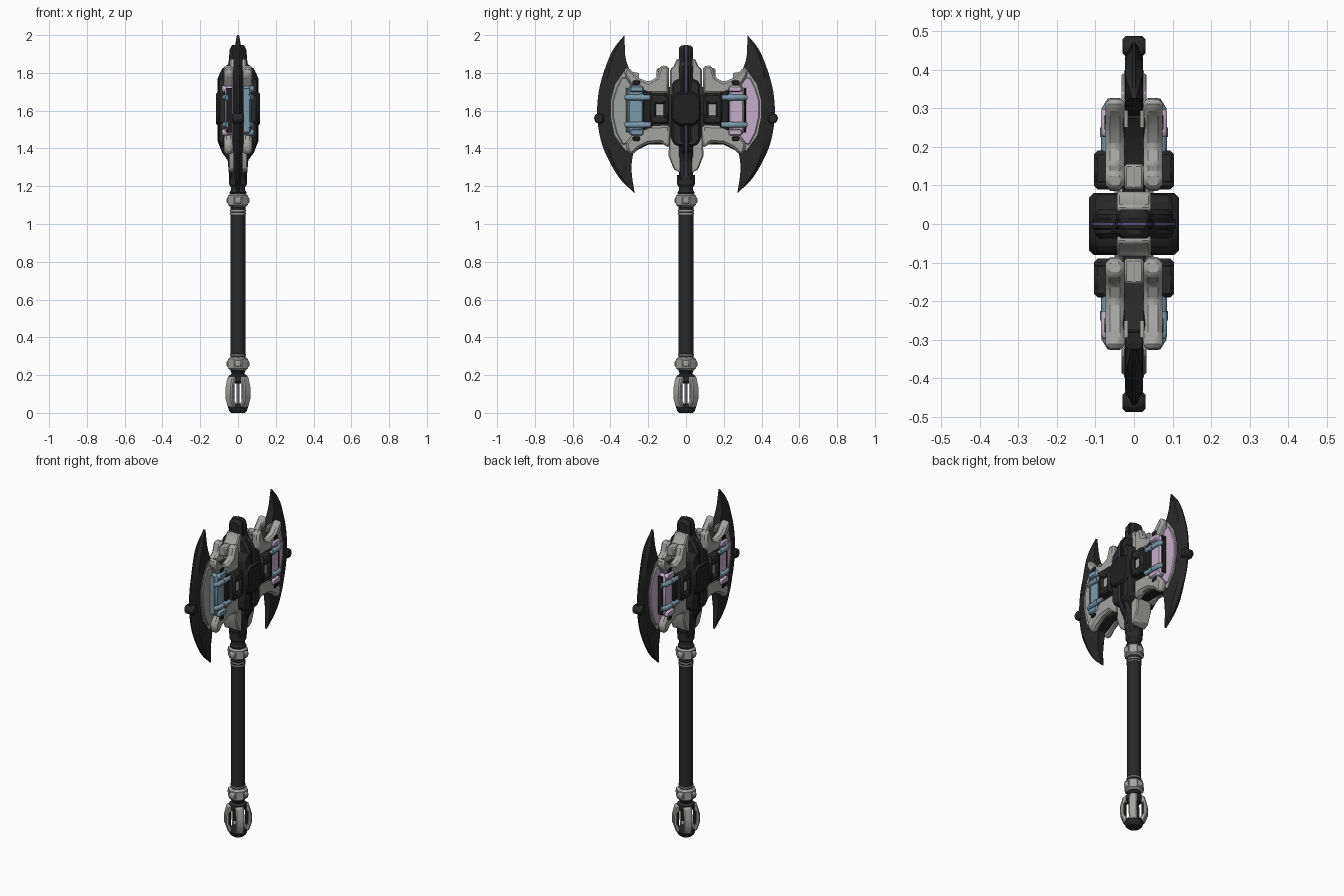
import bpy, bmesh, math
from mathutils import Vector

old = bpy.data.objects.get("Cube")
if old:
    bpy.data.objects.remove(old)


def material(name, rgb):
    m = bpy.data.materials.new(name)
    m.use_nodes = True
    m.diffuse_color = (*rgb, 1)
    m.node_tree.nodes["Principled BSDF"].inputs["Base Color"].default_value = (*rgb, 1)
    return m


DARK = material("charcoal metal", (0.021, 0.021, 0.021))
BLACK = material("black metal", (0.015, 0.015, 0.016))
GREY = material("light grey metal", (0.37, 0.37, 0.36))
PALE = material("pale grey panel", (0.34, 0.37, 0.35))
BLUE = material("dusty blue", (0.20, 0.32, 0.41))
LILAC = material("pale lilac", (0.55, 0.43, 0.58))
VIOLET = material("deep violet", (0.10, 0.08, 0.22))


def finish(name, bm, mat, bevel=0.0):
    bmesh.ops.recalc_face_normals(bm, faces=bm.faces)
    me = bpy.data.meshes.new(name)
    bm.to_mesh(me)
    bm.free()
    me.materials.append(mat)
    me.shade_smooth()
    me.set_sharp_from_angle(angle=math.radians(32))
    ob = bpy.data.objects.new(name, me)
    bpy.context.scene.collection.objects.link(ob)
    if bevel:
        mod = ob.modifiers.new("bevel", "BEVEL")
        mod.width, mod.segments, mod.limit_method = bevel, 1, "ANGLE"
    return ob


def prism(name, pts, lo, hi, mat, bevel=0.006, axis="x", sy=1):
    """Extrude a (y, z) or (x, z) outline between lo and hi along the axis."""
    bm = bmesh.new()
    rings = []
    for d in (lo, hi):
        rings.append([bm.verts.new((d, sy * a, z) if axis == "x" else (a, d, z)) for a, z in pts])
    bm.faces.new(rings[0])
    bm.faces.new(rings[1])
    for i in range(len(pts)):
        j = (i + 1) % len(pts)
        bm.faces.new((rings[0][i], rings[0][j], rings[1][j], rings[1][i]))
    return finish(name, bm, mat, bevel)


def rect(y0, y1, z0, z1, c=0.0):
    """Rectangle outline with cut corners."""
    if not c:
        return [(y0, z0), (y1, z0), (y1, z1), (y0, z1)]
    return [(y0 + c, z0), (y1 - c, z0), (y1, z0 + c), (y1, z1 - c),
            (y1 - c, z1), (y0 + c, z1), (y0, z1 - c), (y0, z0 + c)]


def lathe(name, prof, mat, seg=24):
    bm = bmesh.new()
    rings = [[bm.verts.new((r * math.cos(math.tau * (k + 0.5) / seg), r * math.sin(math.tau * (k + 0.5) / seg), z))
              for k in range(seg)] for r, z in prof]
    for a, b in zip(rings, rings[1:]):
        for k in range(seg):
            bm.faces.new((a[k], a[(k + 1) % seg], b[(k + 1) % seg], b[k]))
    bm.faces.new(rings[0])
    bm.faces.new(rings[-1])
    return finish(name, bm, mat)


def tube(name, path, radius, mat):
    cu = bpy.data.curves.new(name, "CURVE")
    cu.dimensions, cu.bevel_depth, cu.bevel_resolution, cu.use_fill_caps = "3D", radius, 2, True
    sp = cu.splines.new("POLY")
    sp.points.add(len(path) - 1)
    for p, co in zip(sp.points, path):
        p.co = (*co, 1)
    cu.materials.append(mat)
    ob = bpy.data.objects.new(name, cu)
    bpy.context.scene.collection.objects.link(ob)


def spline(pts, n=5):
    """Catmull-Rom curve through the points."""
    p = [Vector(q) for q in pts]
    p = [2 * p[0] - p[1]] + p + [2 * p[-1] - p[-2]]
    out = []
    for i in range(1, len(p) - 2):
        a, b, c, d = p[i - 1:i + 3]
        for k in range(n):
            t = k / n
            out.append(0.5 * (2 * b + (c - a) * t + (2 * a - 5 * b + 4 * c - d) * t**2
                              + (3 * b - a - 3 * c + d) * t**3))
    return out + [p[-2]]


# Handle
lathe("grip", [(0.04, 0.27), (0.04, 1.11)], DARK)
for z in (0.288, 0.303, 1.05, 1.066):
    lathe("grip_ring", [(0.04, z), (0.043, z + 0.001), (0.043, z + 0.007), (0.04, z + 0.008)], GREY)
for z in (0.225, 1.09):
    lathe("collar", [(0.042, z), (0.056, z + 0.01), (0.056, z + 0.06), (0.044, z + 0.07)], GREY, 8)
    for k in range(4):
        lug = prism("collar_lug", rect(0.03, 0.061, z + 0.016, z + 0.054, 0.008), -0.017, 0.017, GREY, 0.004)
        lug.rotation_euler.z = k * math.pi / 2
lathe("neck", [(0.04, 1.14), (0.046, 1.168), (0.038, 1.18), (0.038, 1.195), (0.048, 1.21), (0.048, 1.26)], DARK, 16)

# Pommel cage
lathe("pommel_top", [(0.036, 0.235), (0.04, 0.22), (0.034, 0.208), (0.05, 0.195), (0.05, 0.17), (0.034, 0.155)], DARK, 16)
lathe("pommel_cap", [(0.036, 0.0), (0.048, 0.012), (0.054, 0.03), (0.048, 0.045), (0.03, 0.05)], DARK, 16)
lathe("pommel_core", [(0.009, 0.04), (0.009, 0.165)], LILAC, 10)
for k in range(4):
    rib = prism("pommel_rib", [(0.03, 0.028), (0.058, 0.03), (0.076, 0.08), (0.076, 0.13), (0.06, 0.19),
                               (0.03, 0.195), (0.04, 0.16), (0.053, 0.14), (0.053, 0.08), (0.04, 0.06)],
                -0.024, 0.024, GREY, 0.006)
    liner = prism("pommel_liner", rect(0.043, 0.056, 0.045, 0.17), -0.02, 0.02, DARK, 0.003)
    rib.rotation_euler.z = liner.rotation_euler.z = math.pi / 4 + k * math.pi / 2

# Central spine
half = [(0.03, 1.945), (0.042, 1.92), (0.048, 1.845), (0.08, 1.82), (0.103, 1.77),
        (0.103, 1.44), (0.08, 1.38), (0.052, 1.34), (0.042, 1.22)]
outline = half + [(-x, z) for x, z in reversed(half)]
prism("spine", outline, -0.038, 0.038, DARK, 0.014, "y")
prism("spine_ridge", [(x * 1.04, 1.6 + (z - 1.6) * 1.008) for x, z in outline], -0.016, 0.016, BLACK, 0.005, "y")
prism("spine_line", [(x * 1.05, 1.6 + (z - 1.6) * 1.01) for x, z in outline], -0.002, 0.002, VIOLET, 0, "y")
prism("core_block", rect(-0.078, 0.078, 1.41, 1.77, 0.03), -0.1, 0.1, DARK, 0.012)
prism("core_hub", rect(-0.08, 0.08, 1.52, 1.7, 0.035), -0.117, 0.117, BLACK, 0.012)

outer = spline([(.325, 2.0), (.385, 1.925), (.43, 1.82), (.462, 1.70), (.47, 1.57), (.45, 1.44),
                (.41, 1.34), (.35, 1.24), (.272, 1.163)])
inner = spline([(.325, 2.0), (.32, 1.88), (.288, 1.79), (.25, 1.70), (.24, 1.57), (.25, 1.45),
                (.28, 1.37), (.288, 1.28), (.272, 1.163)])
UPPER_ARM = [(.09, 1.835), (.135, 1.84), (.155, 1.775), (.2, 1.752), (.255, 1.775), (.3, 1.825), (.322, 1.83),
             (.328, 1.79), (.28, 1.715), (.2, 1.69), (.09, 1.69)]
LOWER_ARM = [(.085, 1.525), (.2, 1.52), (.275, 1.485), (.32, 1.425), (.31, 1.375), (.285, 1.365),
             (.25, 1.40), (.2, 1.425), (.135, 1.43), (.085, 1.40)]

for s in (-1, 1):
    # Crescent blade with a sharpened outer edge
    bm = bmesh.new()
    rows = []
    for o, i in zip(outer, inner):
        w = min(1, (o - i).length / 0.1)
        r, t = o.lerp(i, 0.16), 0.006 + 0.017 * w
        loop = [(0.004, o), (t, r), (t, i), (-t, i), (-t, r), (-0.004, o)]
        rows.append([bm.verts.new((x, s * p.x, p.y)) for x, p in loop])
    for a, b in zip(rows, rows[1:]):
        for k in range(6):
            bm.faces.new((a[k], a[(k + 1) % 6], b[(k + 1) % 6], b[k]))
    bmesh.ops.remove_doubles(bm, verts=bm.verts, dist=0.0005)
    finish("blade", bm, DARK)

    # Edge stud and inner web
    prism("edge_stud", [(.435, 1.535), (.468, 1.53), (.487, 1.55), (.487, 1.57), (.468, 1.588), (.435, 1.585)],
          -0.03, 0.03, DARK, 0.008, sy=s)
    prism("blade_web", [(.03, 1.72), (.2, 1.735), (.28, 1.79), (.3, 1.6), (.28, 1.38), (.2, 1.42), (.03, 1.42)],
          -0.03, 0.03, DARK, sy=s)
    # Grey shoulders beside the spine
    prism("upper_shoulder", [(.03, 1.87), (.048, 1.875), (.066, 1.835), (.084, 1.82), (.084, 1.68), (.03, 1.68)],
          -0.044, 0.044, GREY, sy=s)
    prism("lower_shoulder", [(.03, 1.46), (.09, 1.46), (.092, 1.36), (.065, 1.29), (.03, 1.27)],
          -0.05, 0.05, GREY, sy=s)
    prism("top_lug", rect(.09, .155, 1.77, 1.825), -0.025, 0.025, GREY, sy=s)

    for side in (-1, 1):
        def slab(name, pts, lo, hi, mat, bevel=0.006):
            return prism(name, pts, side * lo, side * hi, mat, bevel, sy=s)

        blue_side = s < 0 < side
        tint = BLUE if blue_side else LILAC
        # Arms clasping the blade
        slab("upper_arm", UPPER_ARM, 0.025, 0.074, GREY, 0.014)
        slab("lower_arm", LOWER_ARM, 0.025, 0.074, GREY, 0.014)
        # Pale backing and coloured panel
        slab("panel_backing", [(.25, 1.80), (.325, 1.81), (.374, 1.74), (.398, 1.65), (.398, 1.57),
                               (.377, 1.47), (.32, 1.39), (.25, 1.41)], 0.015, 0.026, GREY, 0)
        slab("outer_panel", [(.28, 1.775), (.34, 1.775), (.368, 1.72), (.39, 1.65), (.39, 1.57),
                             (.368, 1.48), (.335, 1.42), (.28, 1.43)], 0.015, 0.033, PALE if blue_side else LILAC, 0.005)
        slab("inner_panel", rect(.22, .31, 1.47, 1.735, .02), 0.025, 0.068, tint, 0.012)
        for z in (1.715, 1.485):
            slab("panel_rim", rect(.225, .298, z - .017, z + .017, .008), 0.04, 0.085, tint, 0.01)
        slab("panel_end", rect(.308, .317, 1.485, 1.72), 0.025, 0.062, tint if blue_side else BLACK, 0.002)
        slab("panel_gap", rect(.18, .228, 1.48, 1.73, .012), 0.03, 0.072, BLACK)
        for z in (1.748, 1.452):
            slab("panel_clip", rect(.24, .285, z - .015, z + .015, .008), 0.04, 0.077, BLACK)
        # Hollow bracket with a pale insert
        for y0, y1, z0, z1 in ((.09, .118, 1.53, 1.69), (.158, .19, 1.53, 1.69),
                               (.1, .18, 1.53, 1.575), (.1, .18, 1.635, 1.69)):
            slab("bracket_bar", rect(y0, y1, z0, z1), 0.03, 0.104, DARK, 0.01)
        slab("bracket_insert", rect(.11, .165, 1.57, 1.64), 0.03, 0.088, GREY, 0)
        # Hoses between bracket and panel
        for z in (1.67, 1.525):
            x = side * 0.07
            tube("hose", [(x, s * .185, z), (x, s * .225, z), (x, s * .295, z), (side * .055, s * .318, z)], 0.015, BLUE)
            tube("hose_cuff", [(x, s * .225, z), (x, s * .25, z)], 0.018, BLUE)
